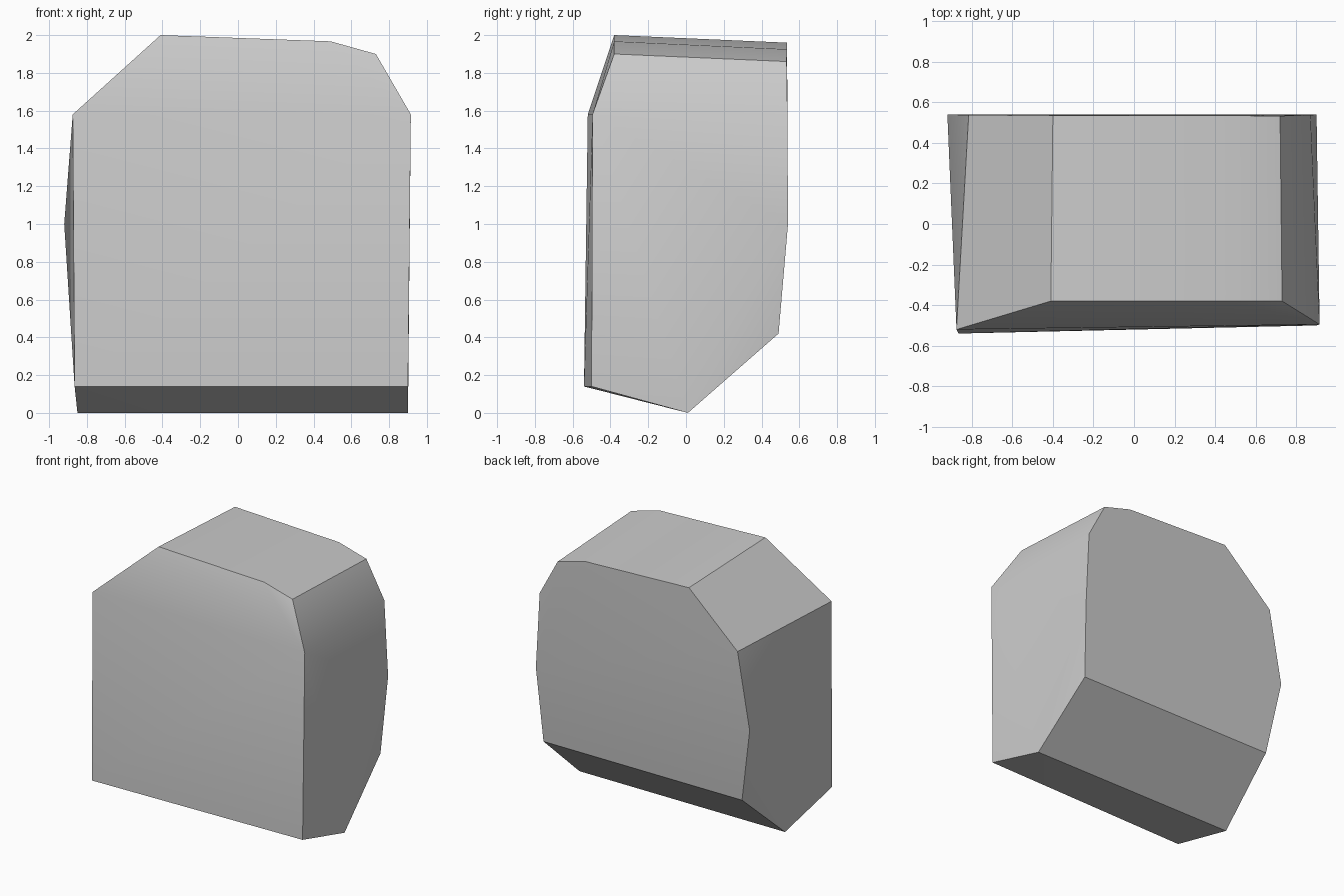
import bpy, bmesh, math

cube = bpy.data.objects.get("Cube")
if cube:
    bpy.data.objects.remove(cube, do_unlink=True)

# One plain stone colour
stone = bpy.data.materials.new("stone_grey")
stone.use_nodes = True
grey = (0.6, 0.6, 0.6, 1)
stone.diffuse_color = grey
stone.node_tree.nodes["Principled BSDF"].inputs["Base Color"].default_value = grey

# Corner points of the chiselled block
front_outline = [
    (-0.865, -0.54, 0.14), (0.90, -0.50, 0.14),
    (0.915, -0.495, 1.58), (-0.875, -0.52, 1.58),
    (-0.41, -0.38, 2.0), (0.49, -0.38, 1.967), (0.73, -0.38, 1.90),
]
bottom_ridge = [(-0.85, 0.01, 0.0), (0.90, 0.01, 0.0)]
back_outline = [
    (-0.82, 0.49, 0.42), (0.87, 0.49, 0.42),
    (-0.92, 0.54, 1.0), (0.90, 0.54, 1.0),
    (-0.815, 0.537, 1.58), (0.87, 0.537, 1.58),
    (-0.40, 0.535, 1.96), (0.485, 0.534, 1.925), (0.72, 0.533, 1.86),
]

# Wrap the corners in a convex shell and merge flat facets
bm = bmesh.new()
for p in front_outline + bottom_ridge + back_outline:
    bm.verts.new(p)
bmesh.ops.convex_hull(bm, input=bm.verts)
bmesh.ops.dissolve_limit(bm, angle_limit=math.radians(1),
                         verts=bm.verts, edges=bm.edges)
bmesh.ops.recalc_face_normals(bm, faces=bm.faces)
mesh = bpy.data.meshes.new("stone_block")
bm.to_mesh(mesh)
bm.free()
mesh.materials.append(stone)

block = bpy.data.objects.new("stone_block", mesh)
bpy.context.collection.objects.link(block)

# Soft shading across shallow folds, crisp chiselled edges
bpy.ops.object.select_all(action="DESELECT")
block.select_set(True)
bpy.context.view_layer.objects.active = block
bpy.ops.object.shade_smooth_by_angle(angle=math.radians(33))
